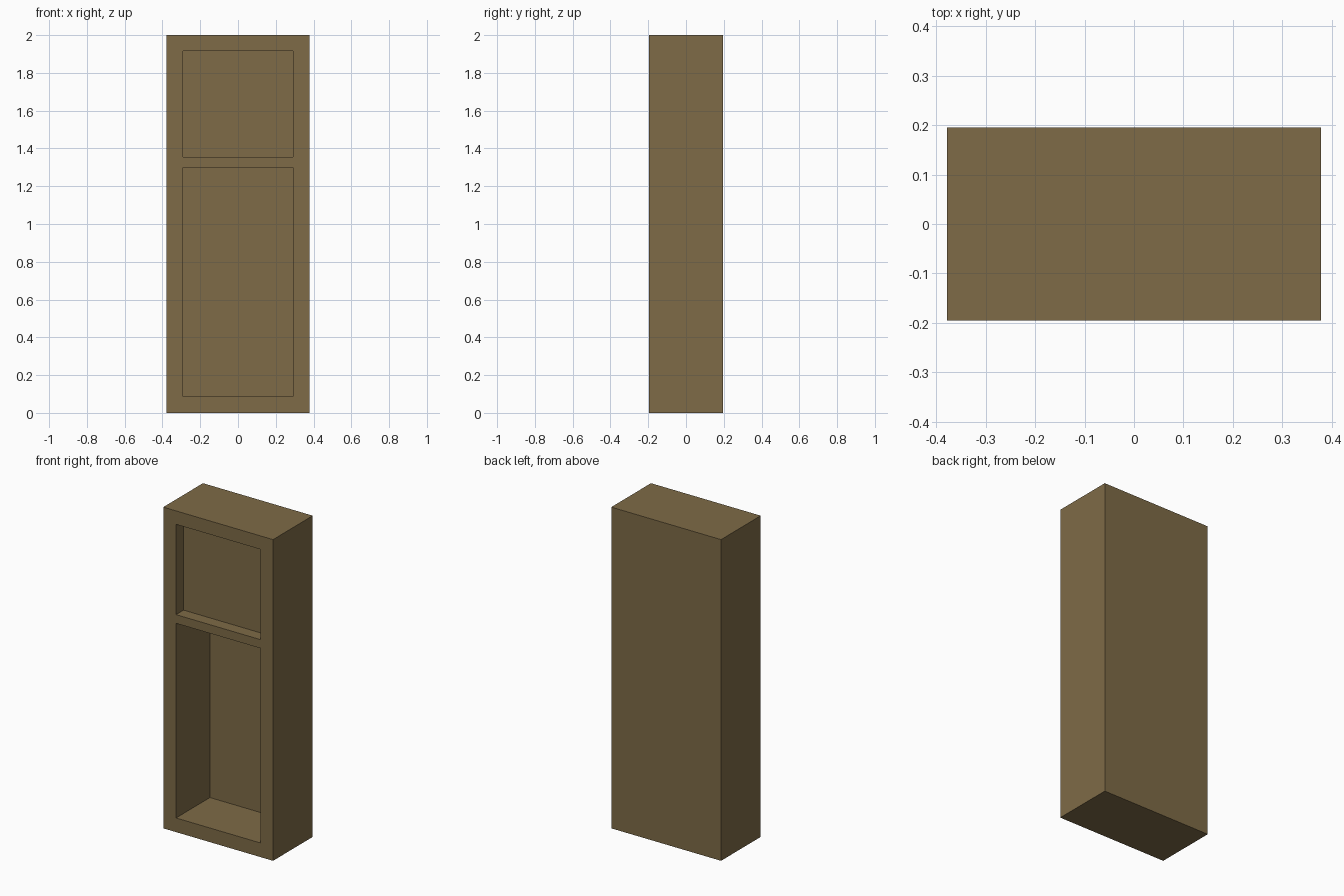
import bpy
import bmesh
from mathutils import Matrix

if "Cube" in bpy.data.objects:
    bpy.data.objects.remove(bpy.data.objects["Cube"])

# Overall half width, half depth and height
W, D, H = 0.378, 0.195, 2.0
OPEN_X = 0.29
# Openings: bottom z, top z, recess depth
OPENINGS = [(0.088, 1.30, 0.333), (1.354, 1.916, 0.074)]

wood = bpy.data.materials.new("brown_wood")
wood.diffuse_color = (0.209, 0.146, 0.063, 1)
wood.use_nodes = True
wood.node_tree.nodes["Principled BSDF"].inputs["Base Color"].default_value = wood.diffuse_color

# Solid outer block
bm = bmesh.new()
bmesh.ops.create_cube(bm, size=1, matrix=Matrix.Translation((0, 0, H / 2))
                      @ Matrix.Diagonal((2 * W, 2 * D, H, 1)))


def front_faces():
    return [f for f in bm.faces if all(v.co.y < -D + 1e-4 for v in f.verts)]


def cut_front(co, no):
    faces = front_faces()
    edges = {e for f in faces for e in f.edges}
    verts = {v for f in faces for v in f.verts}
    bmesh.ops.bisect_plane(bm, geom=faces + list(edges) + list(verts),
                           dist=1e-5, plane_co=co, plane_no=no)


# Divide the front into frame rails, stiles and openings
for x in (-OPEN_X, OPEN_X):
    cut_front((x, 0, 0), (1, 0, 0))
for z0, z1, _ in OPENINGS:
    for z in (z0, z1):
        cut_front((0, 0, z), (0, 0, 1))

# Push each opening back to its panel
for z0, z1, depth in OPENINGS:
    cell = [f for f in front_faces()
            if abs(f.calc_center_median().x) < 0.1
            and z0 < f.calc_center_median().z < z1]
    new = bmesh.ops.extrude_discrete_faces(bm, faces=cell)["faces"]
    for v in {v for f in new for v in f.verts}:
        v.co.y += depth

bmesh.ops.recalc_face_normals(bm, faces=bm.faces[:])
mesh = bpy.data.meshes.new("cabinet_body")
bm.to_mesh(mesh)
bm.free()
mesh.materials.append(wood)
body = bpy.data.objects.new("cabinet_body", mesh)
bpy.context.collection.objects.link(body)
